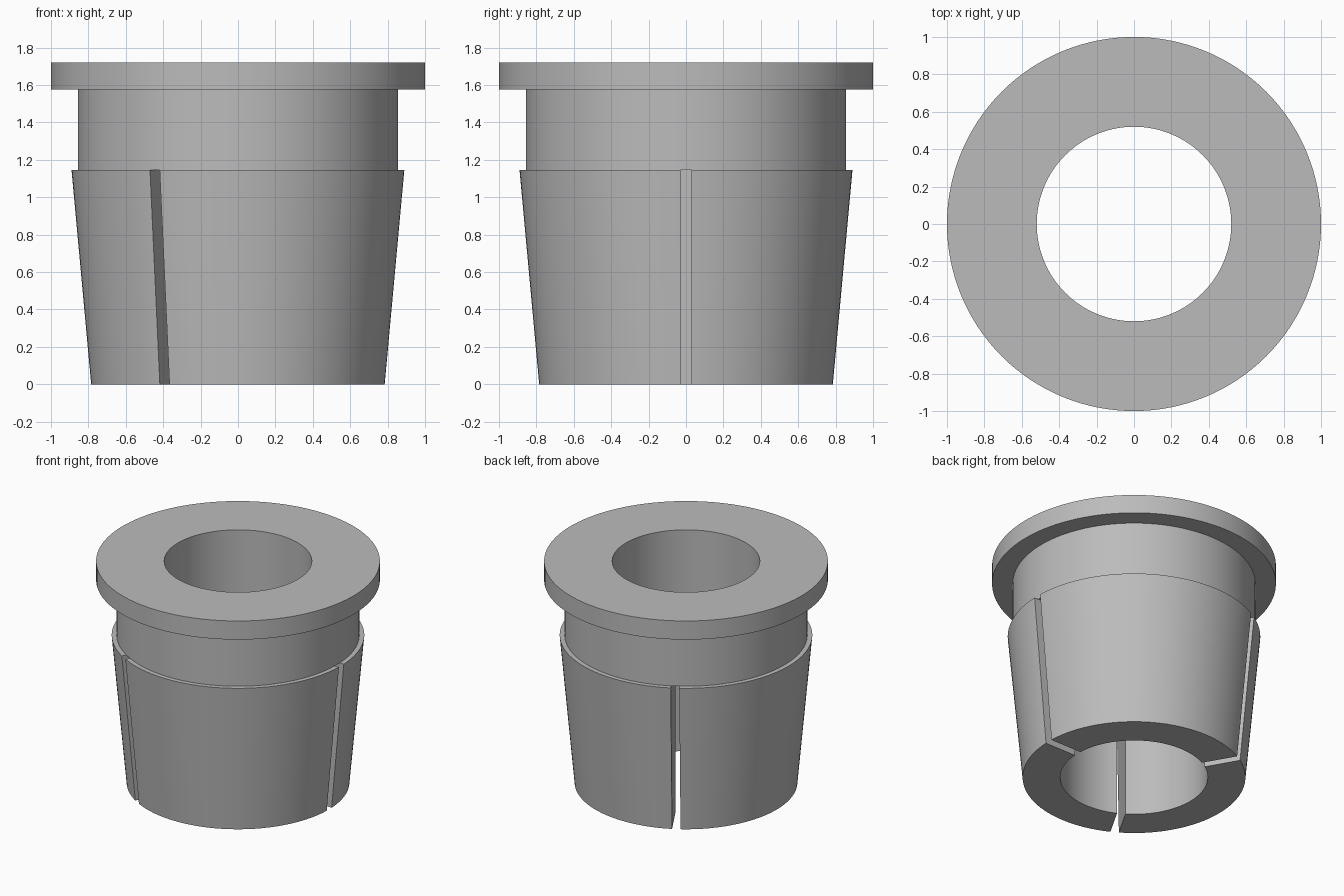
import bpy, bmesh
from math import radians
from mathutils import Matrix, Vector

if "Cube" in bpy.data.objects:
    bpy.data.objects.remove(bpy.data.objects["Cube"], do_unlink=True)

SEGMENTS = 128
SHOULDER = 1.145     # height of the sleeve top, where the slots end
SLOT_WIDTH = 0.06

steel = bpy.data.materials.new("grey_steel")
steel.use_nodes = True
grey = (0.5, 0.5, 0.5, 1)
steel.diffuse_color = grey
steel.node_tree.nodes["Principled BSDF"].inputs["Base Color"].default_value = grey


def make_object(name, bm):
    bmesh.ops.recalc_face_normals(bm, faces=bm.faces)
    mesh = bpy.data.meshes.new(name)
    bm.to_mesh(mesh)
    bm.free()
    mesh.materials.append(steel)
    obj = bpy.data.objects.new(name, mesh)
    bpy.context.collection.objects.link(obj)
    return obj


# Bushing body: tapered sleeve, neck, flange and bore as one lathed profile
profile = [(0.52, 0), (0.785, 0), (0.89, SHOULDER), (0.855, SHOULDER),
           (0.855, 1.575), (1, 1.575), (1, 1.72), (0.52, 1.72)]
bm = bmesh.new()
verts = [bm.verts.new((r, 0, z)) for r, z in profile]
edges = [bm.edges.new((verts[i - 1], v)) for i, v in enumerate(verts)]
bmesh.ops.spin(bm, geom=verts + edges, cent=(0, 0, 0), axis=(0, 0, 1),
               angle=radians(360), steps=SEGMENTS, use_merge=True)
bmesh.ops.remove_doubles(bm, verts=bm.verts, dist=0.0001)
body = make_object("flanged_bushing", bm)

# Three radial slots through the sleeve wall, open at the bottom
bm = bmesh.new()
size = Vector((0.9, SLOT_WIDTH, SHOULDER + 0.2))
for angle in (0, 120, 240):
    place = (Matrix.Rotation(radians(angle), 4, "Z")
             @ Matrix.Translation((0.75, 0, SHOULDER - size.z / 2))
             @ Matrix.Diagonal(size).to_4x4())
    bmesh.ops.create_cube(bm, size=1, matrix=place)
cutter = make_object("slot_cutter", bm)
cutter.hide_render = True

cut = body.modifiers.new("slots", "BOOLEAN")
cut.operation = "DIFFERENCE"
cut.solver = "EXACT"
cut.object = cutter

bpy.ops.object.select_all(action="DESELECT")
body.select_set(True)
bpy.context.view_layer.objects.active = body
bpy.ops.object.modifier_apply(modifier=cut.name)
bpy.data.objects.remove(cutter, do_unlink=True)

# Smooth round walls with crisp rims
bpy.ops.object.shade_smooth_by_angle(angle=radians(30))
